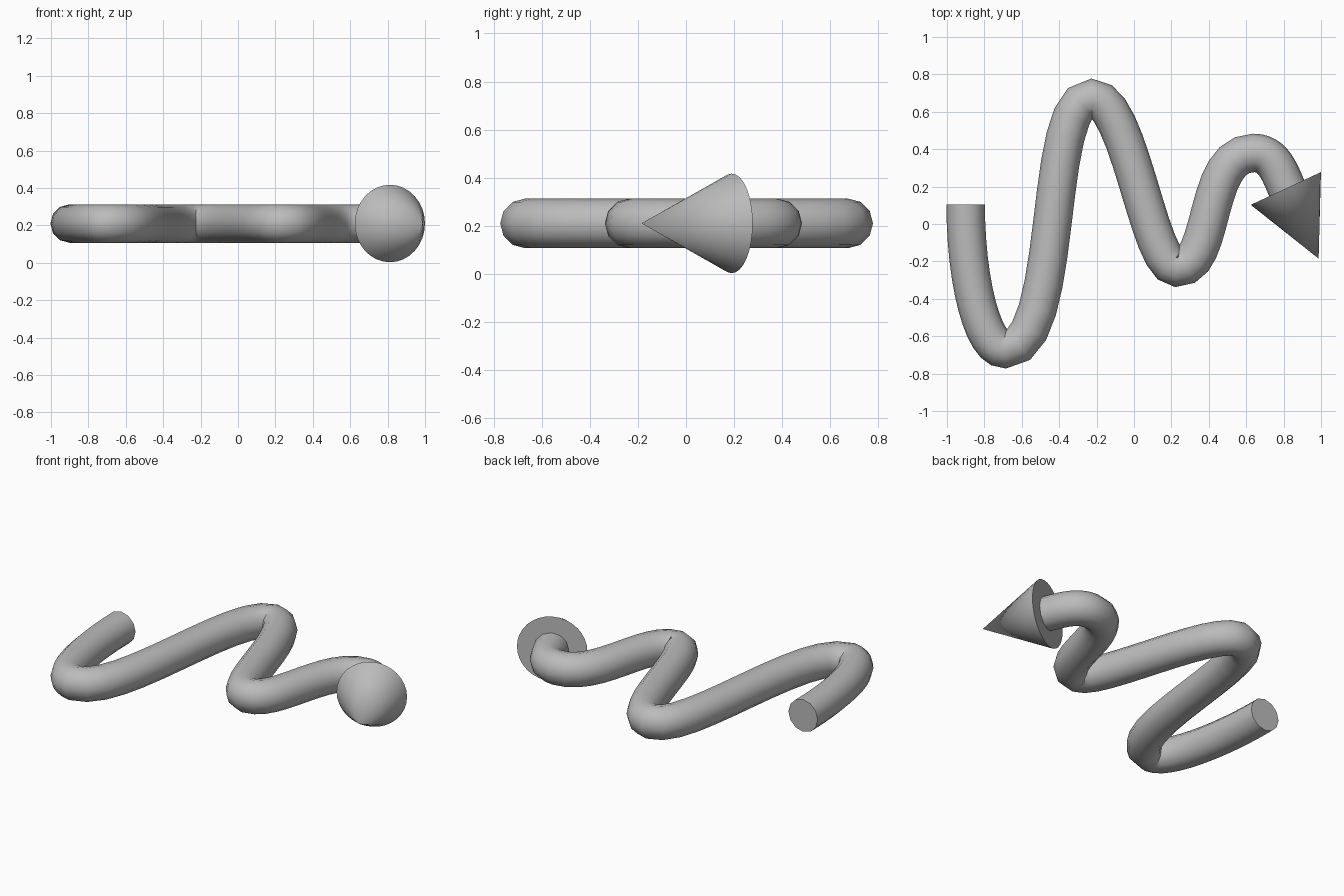
import bpy
import math
from mathutils import Vector

cube = bpy.data.objects.get("Cube")
if cube:
    bpy.data.objects.remove(cube, do_unlink=True)

grey = bpy.data.materials.new("plain grey")
grey.use_nodes = True
grey.diffuse_color = (0.5, 0.5, 0.5, 1)
grey.node_tree.nodes["Principled BSDF"].inputs["Base Color"].default_value = (0.5, 0.5, 0.5, 1)

AXIS_Z = 0.21
TUBE_RADIUS = 0.103

# Winding tube: each knot is (left handle, point, right handle) in plan
knots = [
    ((-0.9, 0.3), (-0.9, 0.105), (-0.9, -0.3)),
    ((-0.81, -0.67), (-0.69, -0.67), (-0.36, -0.67)),
    ((-0.5, 0.675), (-0.225, 0.675), (-0.02, 0.675)),
    ((0.075, -0.235), (0.23, -0.235), (0.445, -0.235)),
    ((0.36, 0.38), (0.64, 0.38), (0.75, 0.38)),
    ((0.78, 0.27), (0.82, 0.185), (0.86, 0.1)),
]
path = bpy.data.curves.new("winding_shaft", "CURVE")
path.dimensions = "3D"
path.resolution_u = 12
path.bevel_depth = TUBE_RADIUS
path.bevel_resolution = 4
path.use_fill_caps = True
spline = path.splines.new("BEZIER")
spline.bezier_points.add(len(knots) - 1)
for bp, (left, point, right) in zip(spline.bezier_points, knots):
    bp.handle_left_type = bp.handle_right_type = "FREE"
    bp.co = (*point, AXIS_Z)
    bp.handle_left = (*left, AXIS_Z)
    bp.handle_right = (*right, AXIS_Z)
shaft = bpy.data.objects.new("winding_shaft", path)
bpy.context.collection.objects.link(shaft)
bpy.ops.object.select_all(action="DESELECT")
shaft.select_set(True)
bpy.context.view_layer.objects.active = shaft
bpy.ops.object.convert(target="MESH")
shaft = bpy.context.object
shaft.data.materials.clear()
shaft.data.materials.append(grey)
bpy.ops.object.shade_smooth_by_angle(angle=math.radians(40))

# Cone head at the end of the shaft
base = Vector((0.812, 0.19, AXIS_Z))
tip = Vector((0.987, -0.185, AXIS_Z))
axis = tip - base
bpy.ops.mesh.primitive_cone_add(
    vertices=32, radius1=0.207, radius2=0, depth=axis.length,
    location=(base + tip) / 2, rotation=axis.to_track_quat("Z", "Y").to_euler())
head = bpy.context.object
head.name = head.data.name = "arrow_head"
head.data.materials.append(grey)
bpy.ops.object.shade_smooth_by_angle(angle=math.radians(40))
